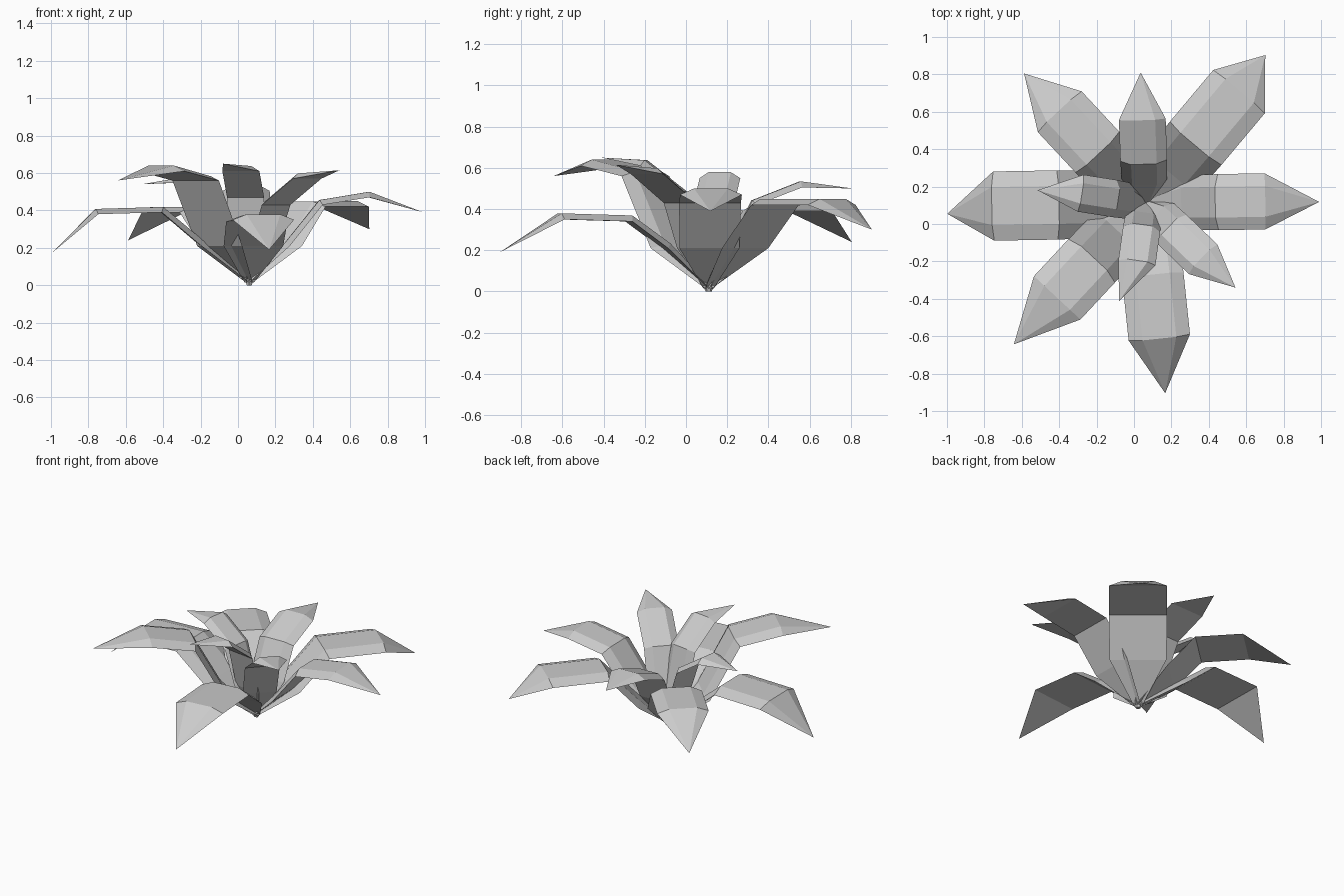
import bpy, bmesh
from math import sin, cos, radians
from mathutils import Vector

if "Cube" in bpy.data.objects:
    bpy.data.objects.remove(bpy.data.objects["Cube"])

BASE = Vector((0.06, 0.11, 0.025))   # where all leaves meet
THICK = 0.03

# name: angle, half width, fold (r, z), shoulder (r, z), tip (r, z), tip angle
LEAVES = {
    "outer_leaf_right":       (1,   .15,  (.39, .43), (.64, .47), (.93, .39), 0.5),
    "outer_leaf_back_right":  (50,  .18,  (.42, .42), (.78, .42), (1.02, .30), 51),
    "outer_leaf_back":        (92,  .125, (.23, .42), (.45, .505), (.70, .50), 92),
    "outer_leaf_back_left":   (133, .16,  (.375, .39), (.67, .39), (.95, .24), 133),
    "outer_leaf_left":        (181, .185, (.47, .39), (.81, .38), (1.06, .17), 183),
    "outer_leaf_front_left":  (227, .17,  (.42, .56), (.69, .61), (1.03, .56), 227),
    "outer_leaf_front":       (276, .165, (.39, .34), (.72, .35), (1.02, .19), 276),
    "inner_leaf_front_right": (316, .11,  (.20, .43), (.43, .57), (.66, .615), 317),
    "inner_leaf_front":       (262, .10,  (.14, .47), (.32, .61), (.54, .65), 255),
    "inner_leaf_left":        (171, .10,  (.17, .43), (.35, .55), (.58, .54), 173),
}


def make_leaf(name, angle, hw, fold, shoulder, tip, tip_angle):
    a = radians(angle)
    out = Vector((cos(a), sin(a), 0))
    side = Vector((-sin(a), cos(a), 0))
    up = Vector((0, 0, 1))
    low = (fold[0] * 0.55, 0.21)
    prof = [(0.0, 0.015), low, fold, shoulder, tip]
    widths = [0.025, hw * 0.97, hw, hw]
    bm = bmesh.new()
    rings = []
    # flat underside with a narrower raised top at each station
    for i, w in enumerate(widths):
        r, z = prof[i]
        prev = prof[max(i - 1, 0)]
        nxt = prof[i + 1]
        d = out * (nxt[0] - prev[0]) + up * (nxt[1] - prev[1])
        n = side.cross(d).normalized()
        if n.z < 0:
            n = -n
        c = Vector((BASE.x, BASE.y, 0)) + out * r + up * z
        t = THICK if i else 0.012
        pts = [c - side * w, c + side * w,
               c + side * w * .55 + n * t, c - side * w * .55 + n * t]
        rings.append([bm.verts.new(p) for p in pts])
    # pointed tip
    ta = radians(tip_angle)
    end = bm.verts.new((BASE.x + cos(ta) * tip[0], BASE.y + sin(ta) * tip[0], tip[1]))
    for p, q in zip(rings, rings[1:]):
        for k in range(4):
            m = (k + 1) % 4
            bm.faces.new((p[k], p[m], q[m], q[k]))
    for k in range(4):
        bm.faces.new((rings[-1][k], rings[-1][(k + 1) % 4], end))
    bm.faces.new(rings[0][::-1])
    bmesh.ops.recalc_face_normals(bm, faces=bm.faces)
    mesh = bpy.data.meshes.new(name)
    bm.to_mesh(mesh)
    bm.free()
    bpy.context.collection.objects.link(bpy.data.objects.new(name, mesh))


for leaf, spec in LEAVES.items():
    make_leaf(leaf, *spec)

# small root stub under the leaves
bpy.ops.mesh.primitive_cone_add(vertices=6, radius1=0.015, radius2=0.03, depth=0.04,
                                location=(BASE.x, BASE.y, 0.02))
bpy.context.object.name = "root_stub"
